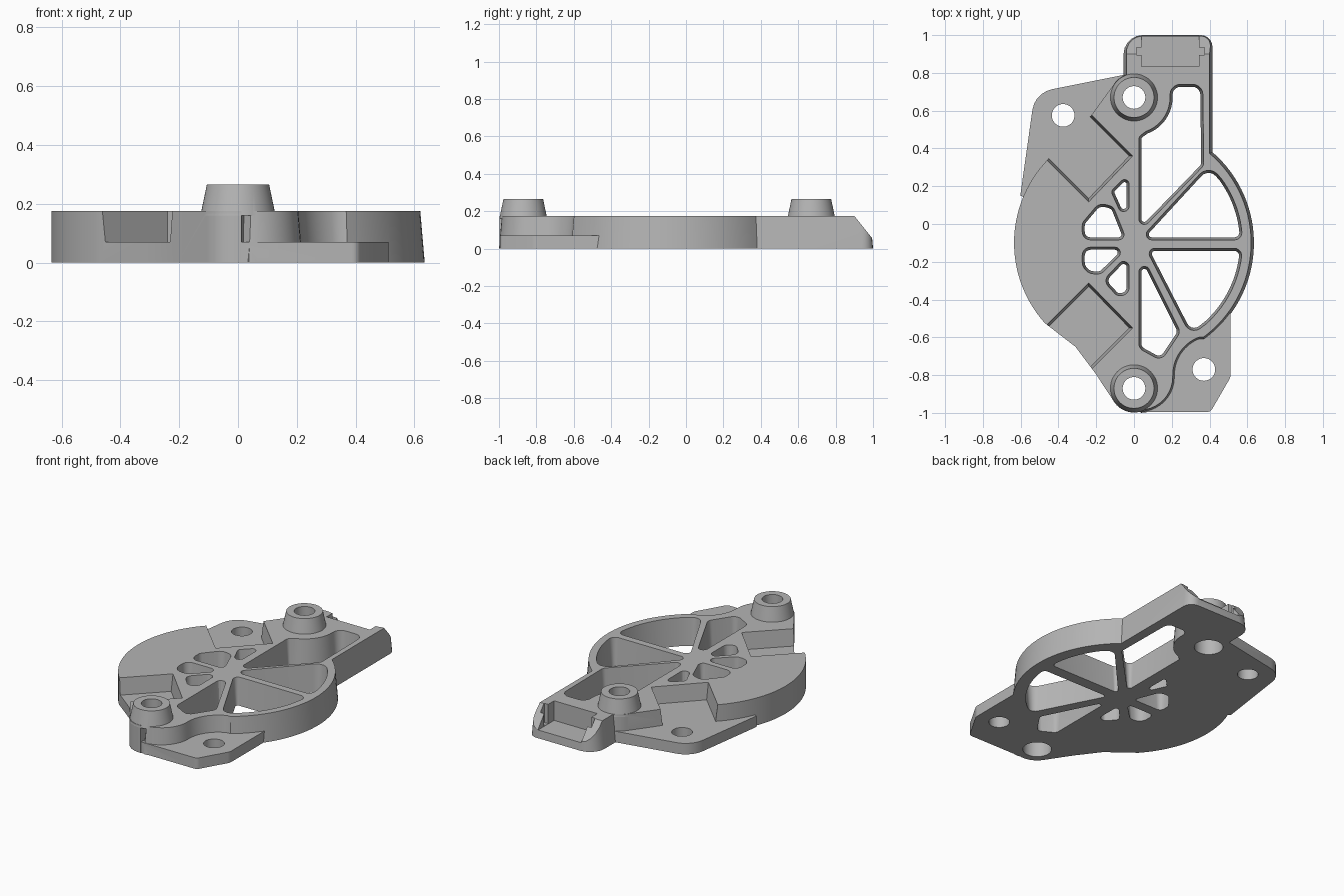
import bpy, bmesh, math
from mathutils import Matrix, Vector

cube = bpy.data.objects.get("Cube")
if cube:
    bpy.data.objects.remove(cube, do_unlink=True)

grey = bpy.data.materials.new("plain grey")
grey.use_nodes = True
grey.diffuse_color = (0.46, 0.46, 0.46, 1)
grey.node_tree.nodes["Principled BSDF"].inputs["Base Color"].default_value = grey.diffuse_color

HUB = (0, -0.1)
BOSSES = [(0, 0.67), (0, -0.87)]
PLATE, TOP, BOSS_TOP = 0.07, 0.175, 0.265
DRAFT = 0.015


def arc(centre, r, start, end, steps=10):
    angles = [math.radians(start + (end - start) * i / steps) for i in range(steps + 1)]
    return [(centre[0] + r * math.cos(a), centre[1] + r * math.sin(a)) for a in angles]


def rounded(corners, steps=5):
    """Polygon whose (x, y, radius) corners become fillets."""
    out = []
    for i, c in enumerate(corners):
        p = Vector(c[:2])
        if len(c) == 2:
            out.append(p)
            continue
        u = (Vector(corners[i - 1][:2]) - p).normalized()
        v = (Vector(corners[(i + 1) % len(corners)][:2]) - p).normalized()
        half = u.angle(v) / 2
        centre = p + (u + v).normalized() * c[2] / math.sin(half)
        reach = c[2] / math.tan(half)
        a, b = p + u * reach - centre, p + v * reach - centre
        sweep = a.angle(b)
        for k in range(steps + 1):
            t = k / steps
            out.append(centre + (a * math.sin((1 - t) * sweep) + b * math.sin(t * sweep)) / math.sin(sweep))
    return out


def offset(pts, d):
    """Move every edge of a counter-clockwise polygon outward by d."""
    out = []
    for i, p in enumerate(pts):
        e1 = (p - pts[i - 1]).normalized()
        e2 = (pts[(i + 1) % len(pts)] - p).normalized()
        n1, n2 = Vector((e1.y, -e1.x)), Vector((e2.y, -e2.x))
        out.append(p + (n1 + n2) * d / max(1 + n1.dot(n2), 0.2))
    return out


def new_object(name, bm):
    bmesh.ops.recalc_face_normals(bm, faces=bm.faces)
    mesh = bpy.data.meshes.new(name)
    bm.to_mesh(mesh)
    bm.free()
    mesh.materials.append(grey)
    obj = bpy.data.objects.new(name, mesh)
    bpy.context.collection.objects.link(obj)
    return obj


def prism(name, corners, z0, z1, grow=0):
    """Extruded outline whose top is larger than its bottom by grow."""
    pts = rounded(corners)
    area = sum(pts[i - 1].cross(p) for i, p in enumerate(pts))
    if area < 0:
        pts.reverse()
    bm = bmesh.new()
    low = [bm.verts.new((p.x, p.y, z0)) for p in pts]
    high = [bm.verts.new((p.x, p.y, z1)) for p in offset(pts, grow)]
    bm.faces.new(low[::-1])
    bm.faces.new(high)
    for i in range(len(pts)):
        bm.faces.new((low[i - 1], low[i], high[i], high[i - 1]))
    return new_object(name, bm)


def cone(name, centre, r0, r1, z0, z1):
    bm = bmesh.new()
    bmesh.ops.create_cone(bm, cap_ends=True, segments=48, radius1=r0, radius2=r1, depth=z1 - z0,
                          matrix=Matrix.Translation((*centre, (z0 + z1) / 2)))
    return new_object(name, bm)


def rect(x0, y0, x1, y1):
    return [(x0, y0), (x1, y0), (x1, y1), (x0, y1)]


def combine(target, other, operation):
    bpy.context.view_layer.objects.active = target
    mod = target.modifiers.new(operation, "BOOLEAN")
    mod.operation, mod.solver, mod.object = operation, "EXACT", other
    bpy.ops.object.modifier_apply(modifier=mod.name)
    bpy.data.objects.remove(other, do_unlink=True)


# Drafted right side: front lobe, wheel rim and rear arm
body = prism("bracket_body",
             [(-0.05, -0.87)] + arc((0.03, -0.81), 0.19, -88, 0) + arc((0.42, -0.80), 0.2, 176, 112)
             + arc(HUB, 0.635, -54, 49.2, 32)
             + [(0.415, 1, 0.06), (-0.055, 1, 0.1), (-0.055, 0.6)], 0, TOP, -DRAFT)

# Straight left side: half disc with lobes reaching both bosses
left = prism("left_disc",
             [(0.06, 0.55)] + arc(BOSSES[0], 0.127, 80, 145) + [(-0.23, 0.57)]
             + arc(HUB, 0.635, 137, 222, 32)
             + [(-0.31, -0.65), (-0.205, -0.79)] + arc(BOSSES[1], 0.127, 212, 275) + [(0.06, -0.75)],
             0, TOP)
combine(body, left, "UNION")

# Thin mounting flanges
for corners in ([(0, 0.8), (-0.525, 0.695, 0.13), (-0.602, 0.15), (-0.2, 0), (0, 0.3)],
                [(0, -0.995), (0.405, -0.995, 0.03), (0.512, -0.81, 0.06), (0.512, -0.4), (0, -0.4)]):
    combine(body, prism("flange", corners, 0, PLATE), "UNION")

# Tapered bosses
for centre in BOSSES:
    combine(body, cone("boss", centre, 0.128, 0.106, 0.16, BOSS_TOP), "UNION")

cutters = []

# Diagonal notches down to flange height
notch = [(-0.24, 0.135), (-0.025, 0.36), (-0.525, 0.86), (-0.74, 0.635)]
low_notch = [(-0.24, -0.33), (-0.025, -0.55), (-0.525, -1.05), (-0.74, -0.83)]
for corners in (notch, low_notch):
    cutters.append(prism("notch", corners, PLATE, TOP + 0.02, DRAFT))

# Lightening pockets between the spokes
tip = 0.015
pockets = [
    [(0.04, -0.01, tip), (0.355, 0.315, 0.03), (0.35, 0.725, 0.04), (0.205, 0.725, 0.04)]
    + arc(BOSSES[0], 0.205, 0, -70) + [(0.04, 0.455, tip)],
    [(0.06, -0.07, tip), (0.56, -0.07, 0.025)] + arc(HUB, 0.56, 9, 36) + [(0.396, 0.295, 0.05)],
    [(0.085, -0.143, tip), (0.56, -0.143, 0.025)] + arc(HUB, 0.56, -10, -48) + [(0.305, -0.57, 0.04)],
    [(0.04, -0.19, tip), (0.04, -0.65, 0.03), (0.14, -0.705, 0.03), (0.23, -0.57, 0.03)],
    [(-0.04, 0.025, tip), (-0.04, 0.235, 0.01), (-0.105, 0.17, 0.01)],
    [(-0.04, -0.19, tip), (-0.04, -0.365, 0.03), (-0.085, -0.365, 0.02), (-0.145, -0.3, 0.03)],
    [(-0.06, -0.07, tip), (-0.26, -0.07, 0.03), (-0.26, 0, 0.03), (-0.18, 0.095, 0.04), (-0.12, 0.08, 0.03)],
    [(-0.065, -0.137, tip), (-0.26, -0.137, 0.03), (-0.26, -0.25, 0.05), (-0.18, -0.25, 0.03)],
]
for corners in pockets:
    cutters.append(prism("pocket", corners, -0.01, TOP + 0.01, DRAFT))

# Screw holes, with wider bores beneath the bosses
for centre in BOSSES + [(-0.375, 0.575), (0.37, -0.77)]:
    cutters.append(cone("hole", centre, 0.06, 0.06, -0.05, 0.3))
for centre in BOSSES:
    cutters.append(cone("bore", centre, 0.083, 0.083, -0.05, 0.14))

# Sloped rear end of the arm, with an open socket and side grooves
slope = prism("slope", [(0.88, 0.2), (1.02, 0.025), (1.1, 0.025), (1.1, 0.2)], -0.2, 0.6)
slope.data.transform(Matrix(((0, 0, 1, 0), (1, 0, 0, 0), (0, 1, 0, 0), (0, 0, 0, 1))))
cutters.append(slope)
cutters.append(prism("socket", rect(0.04, 0.835, 0.345, 1.1), 0.05, 0.3))
cutters.append(prism("groove", rect(0.012, 0.895, 0.372, 0.935), 0.052, 0.3))

for cutter in cutters:
    combine(body, cutter, "DIFFERENCE")

bpy.ops.object.select_all(action="DESELECT")
body.select_set(True)
bpy.context.view_layer.objects.active = body
bpy.ops.object.shade_smooth_by_angle(angle=math.radians(30))
